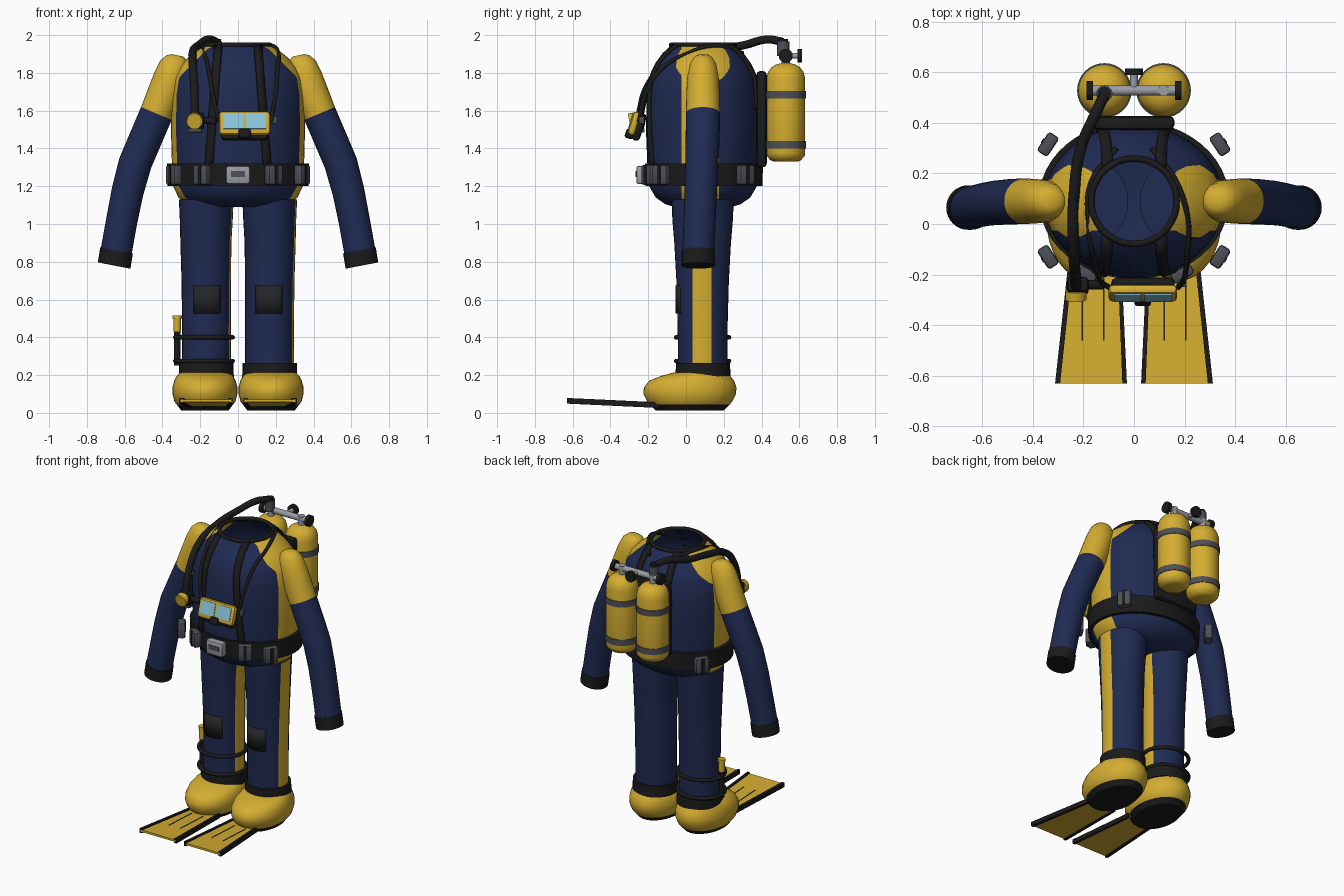
import bpy, bmesh, math
from mathutils import Matrix, Vector

if "Cube" in bpy.data.objects:
    bpy.data.objects.remove(bpy.data.objects["Cube"])

def material(name, r, g, b):
    m = bpy.data.materials.new(name)
    m.use_nodes = True
    m.diffuse_color = (r, g, b, 1)
    m.node_tree.nodes["Principled BSDF"].inputs["Base Color"].default_value = (r, g, b, 1)
    return m

YELLOW = material("yellow", .66, .42, .03)
NAVY = material("navy", .014, .024, .085)
BLACK = material("black", .011, .011, .011)
PAD = material("pad_black", .018, .018, .02)
GREY = material("dark_grey", .075, .08, .095)
STEEL = material("steel", .33, .34, .37)
GLASS = material("lens_blue", .25, .55, .70)

def finish(name, bm, mats, rule=None, cuts=()):
    for co, no in cuts:
        geom = bm.verts[:] + bm.edges[:] + bm.faces[:]
        bmesh.ops.bisect_plane(bm, geom=geom, dist=1e-5, plane_co=co, plane_no=no)
    bmesh.ops.recalc_face_normals(bm, faces=bm.faces)
    if rule:
        for f in bm.faces:
            f.material_index = rule(f.calc_center_median())
    me = bpy.data.meshes.new(name)
    bm.to_mesh(me)
    bm.free()
    for m in mats:
        me.materials.append(m)
    ob = bpy.data.objects.new(name, me)
    bpy.context.collection.objects.link(ob)
    bpy.ops.object.select_all(action='DESELECT')
    ob.select_set(True)
    bpy.context.view_layer.objects.active = ob
    bpy.ops.object.shade_smooth_by_angle(angle=math.radians(38))
    return ob

def loft(name, rings, mats, rule=None, cuts=(), n=32, caps=(True, True)):
    """Skin elliptical rings given as (x, y, z, rx, ry, tilt)."""
    bm = bmesh.new()
    loops = []
    for x, y, z, rx, ry, t in rings:
        loop = []
        for i in range(n):
            a = math.tau * i / n
            u = rx * math.cos(a)
            loop.append(bm.verts.new((x + u * math.cos(t), y + ry * math.sin(a), z + u * math.sin(t))))
        loops.append(loop)
    for lo, hi in zip(loops, loops[1:]):
        for i in range(n):
            j = (i + 1) % n
            bm.faces.new((lo[i], lo[j], hi[j], hi[i]))
    for use, loop in zip(caps, (loops[0], loops[-1])):
        if use:
            bm.faces.new(loop)
    return finish(name, bm, mats, rule, cuts)

def at(x, y, z, rx=0, rz=0):
    return Matrix.Translation((x, y, z)) @ Matrix.Rotation(rz, 4, 'Z') @ Matrix.Rotation(rx, 4, 'X')

def box(name, mat, size, matrix, bevel=.01):
    bm = bmesh.new()
    bmesh.ops.create_cube(bm, size=1, matrix=matrix @ Matrix.Diagonal((*size, 1)))
    if bevel:
        bmesh.ops.bevel(bm, geom=bm.edges[:], offset=bevel, segments=2, affect='EDGES', profile=.5)
    return finish(name, bm, [mat])

def rod(name, mat, p, q, r, n=20):
    p, q = Vector(p), Vector(q)
    d = q - p
    bm = bmesh.new()
    m = Matrix.Translation((p + q) / 2) @ d.to_track_quat('Z', 'Y').to_matrix().to_4x4()
    bmesh.ops.create_cone(bm, cap_ends=True, segments=n, radius1=r, radius2=r, depth=d.length, matrix=m)
    return finish(name, bm, [mat])

def tube(name, mat, pts, r, cyclic=False):
    cu = bpy.data.curves.new(name, 'CURVE')
    cu.dimensions = '3D'
    cu.bevel_depth, cu.bevel_resolution, cu.resolution_u = r, 3, 8
    cu.use_fill_caps = True
    sp = cu.splines.new('BEZIER')
    sp.bezier_points.add(len(pts) - 1)
    for bp, co in zip(sp.bezier_points, pts):
        bp.co = co
        bp.handle_left_type = bp.handle_right_type = 'AUTO'
    sp.use_cyclic_u = cyclic
    cu.materials.append(mat)
    ob = bpy.data.objects.new(name, cu)
    bpy.context.collection.objects.link(ob)

def circle(x, y, z, rx, ry):
    return [(x + rx * math.cos(k * math.tau / 12), y + ry * math.sin(k * math.tau / 12), z) for k in range(12)]

# Suit torso: (height, half width, half depth), open at the neck
CY = .09
PROFILE = [(1.09, .20, .15), (1.105, .27, .20), (1.14, .315, .25), (1.2, .343, .285), (1.32, .35, .295),
           (1.5, .355, .302), (1.68, .353, .298), (1.77, .342, .285), (1.83, .312, .26),
           (1.88, .265, .228), (1.92, .215, .195), (1.945, .17, .17)]

def torso_radii(z):
    for (a, ax, ay), (b, bx, by) in zip(PROFILE, PROFILE[1:]):
        if z <= b:
            t = (z - a) / (b - a)
            return ax + t * (bx - ax), ay + t * (by - ay)
    return PROFILE[-1][1:]

def torso_colour(c):
    side = abs(c.y - .075) < .1 and (abs(c.x) > .1)
    return 0 if side or abs(c.x) + c.z > 2.09 else 1

loft("suit_torso", [(0, CY, z, rx, ry, 0) for z, rx, ry in PROFILE], [YELLOW, NAVY], torso_colour,
     [((0, -.025, 0), (0, 1, 0)), ((0, .175, 0), (0, 1, 0)), ((0, 0, 2.09), (1, 0, 1)), ((0, 0, 2.09), (-1, 0, 1))],
     n=48, caps=(True, False))
tube("neck_ring", BLACK, circle(0, CY, 1.948, .168, .168), .013, True)

# Weight belt, buckle and weights
loft("belt", [(0, .095, z, rx, rx - .063, 0) for z, rx in ((1.2, .35), (1.2, .372), (1.32, .376), (1.32, .35))],
     [BLACK], n=48, caps=(False, False))
box("belt_buckle", STEEL, (.125, .05, .095), at(0, -.238, 1.26))
box("buckle_slot", GREY, (.075, .008, .03), at(0, -.264, 1.265), 0)
for s in (-1, 1):
    for x, y in ((.19, -.195), (.34, -.13), (.34, .315)):
        turn = math.atan2(y - CY, s * x) + math.pi / 2
        m = at(s * x, y, 1.26, rz=turn)
        box("belt_weight", GREY, (.09, .05, .105), m, .012)
        box("weight_groove", BLACK, (.02, .008, .105), m @ at(0, -.024, 0), 0)

# Harness straps lying on the torso
def strap(name, s, back, z0, z1):
    bm = bmesh.new()
    rows = []
    for i in range(15):
        z = z0 + (z1 - z0) * i / 14
        rx, ry = torso_radii(z)
        mid = s * (.155 - .05 * (z - 1.3) / .64)
        row = []
        for x in (mid - .02, mid, mid + .02):
            depth = ry * math.sqrt(max(0, 1 - (x / rx) ** 2)) + .008
            row.append(bm.verts.new((x, CY + back * depth, z + .004)))
        rows.append(row)
    for a, b in zip(rows, rows[1:]):
        for i in (0, 1):
            bm.faces.new((a[i], a[i + 1], b[i + 1], b[i]))
    ob = finish(name, bm, [BLACK])
    mod = ob.modifiers.new("thickness", 'SOLIDIFY')
    mod.thickness, mod.offset = .014, 0

for s in (-1, 1):
    strap("front_strap", s, -1, 1.3, 1.94)
    strap("back_strap", s, 1, 1.6, 1.94)

# Arms: yellow shoulder, navy sleeve, black cuff
ARM = [(.32, .09, 1.893, .03, .03, .2), (.325, .09, 1.88, .055, .05, .25), (.335, .09, 1.845, .078, .07, .3),
       (.355, .09, 1.78, .09, .083, .35), (.39, .09, 1.69, .09, .088, .38), (.432, .09, 1.585, .088, .09, .4),
       (.49, .088, 1.45, .088, .09, .38), (.545, .084, 1.32, .088, .088, .3), (.585, .078, 1.17, .085, .086, .24),
       (.615, .072, 1.02, .083, .085, .2), (.642, .066, .87, .083, .084, .19), (.655, .063, .785, .084, .084, .19)]
for s in (-1, 1):
    axis = Vector((s * .41, 0, -.91))
    elbow = Vector((s * .432, .09, 1.585))
    loft("arm", [(s * x, y, z, rx, ry, s * t) for x, y, z, rx, ry, t in ARM], [YELLOW, NAVY, BLACK],
         lambda c: 0 if (c - elbow).dot(axis) < 0 else 1)
    loft("wrist_cuff", [(s * x, .065, z, .088, .088, s * .19) for x, z in ((.643, .86), (.656, .78))], [BLACK])

# Legs, both striped on the same side
LEG = [(1.13, .168, .145, .165), (1.02, .168, .14, .16), (.9, .17, .135, .15), (.7, .168, .131, .139),
       (.45, .167, .129, .132), (.2, .167, .13, .13)]
for s in (-1, 1):
    loft("leg", [(s * x, .088, z, rx, ry, 0) for z, x, rx, ry in LEG], [NAVY, YELLOW],
         lambda c: int(abs(c.y - .085) < .05 and c.x > s * .168 + .08),
         [((0, .035, 0), (0, 1, 0)), ((0, .135, 0), (0, 1, 0))])
    loft("ankle_cuff", [(s * .168, .09, z, r, r, 0) for z, r in ((.19, .146), (.265, .143))], [BLACK])
    # Knee pad curved around the shin
    bm = bmesh.new()
    arcs = [[bm.verts.new((s * .165 + .138 * math.sin(a), .088 - .143 * math.cos(a), z))
             for a in [math.radians(-31 + 62 * k / 8) for k in range(9)]] for z in (.525, .675)]
    for k in range(8):
        bm.faces.new((arcs[0][k], arcs[0][k + 1], arcs[1][k + 1], arcs[1][k]))
    pad = finish("knee_pad", bm, [PAD])
    pad.modifiers.new("thickness", 'SOLIDIFY').thickness = .018

# Boots and fins
BOOT = [(.012, .02, .125, .18), (.045, .02, .15, .212), (.06, .02, .162, .225), (.1, .02, .172, .245), (.135, .022, .172, .245),
        (.17, .03, .163, .225), (.195, .05, .15, .185), (.215, .08, .13, .14)]
for s in (-1, 1):
    loft("boot", [(s * .175, y, z, rx, ry, 0) for z, y, rx, ry in BOOT], [YELLOW, BLACK],
         lambda c: int(c.z < .048))

    def fin_plate(name, mat, inner, outer, z, h):
        """Tapered slab: inner and outer edges as (x at heel, x at tip)."""
        bm = bmesh.new()
        bmesh.ops.create_cube(bm, size=1)
        for v in bm.verts:
            tip = v.co.y < 0
            edge = outer if v.co.x > 0 else inner
            v.co = (s * edge[tip], -.63 if tip else -.12, z + (.024 if tip else 0) + h * v.co.z)
        finish(name, bm, [mat])

    fin_plate("fin_blade", YELLOW, (.06, .035), (.25, .305), .04, .014)
    fin_plate("fin_inner_rail", BLACK, (.052, .028), (.066, .046), .04, .03)
    fin_plate("fin_outer_rail", BLACK, (.238, .292), (.256, .312), .04, .03)
    for x in (.12, .205):
        box("fin_groove", PAD, (.006, .25, .004), at(s * x, -.335, .0573, rx=-.047), 0)

# Knife strapped to one shin
for z in (.275, .4):
    tube("knife_strap", BLACK, circle(-.18, .088, z, .152, .14), .012, True)
rod("knife_sheath", BLACK, (-.322, .07, .25), (-.322, .07, .43), .018)
rod("knife_handle", YELLOW, (-.322, .07, .43), (-.322, .07, .5), .019)
rod("knife_pommel", YELLOW, (-.322, .07, .5), (-.322, .07, .515), .025)

# Twin air tanks on a back plate
box("back_plate", BLACK, (.32, .055, .51), at(0, .4, 1.555), .02)
for s in (-1, 1):
    tx, ty = s * .117, .528
    shell = ((1.33, .06), (1.337, .08), (1.36, .1), (1.375, .103), (1.77, .103), (1.805, .094), (1.83, .075), (1.845, .05), (1.852, .02))
    loft("air_tank", [(tx, ty, z, r, r, 0) for z, r in shell], [YELLOW])
    for z in (1.42, 1.685):
        rod("tank_band", GREY, (tx, ty, z - .02), (tx, ty, z + .02), .108, 32)
    rod("tank_valve", STEEL, (tx, ty, 1.84), (tx, ty, 1.91), .022)
    rod("valve_knob", BLACK, (s * .162, ty, 1.89), (s * .187, ty, 1.89), .037)
rod("manifold_bar", STEEL, (-.165, ty, 1.89), (.165, ty, 1.89), .02)
rod("manifold_stem", STEEL, (0, ty, 1.89), (0, .595, 1.89), .015)
rod("manifold_knob", BLACK, (0, .59, 1.89), (0, .615, 1.89), .036)
rod("first_stage", GREY, (-.117, .515, 1.89), (-.117, .515, 1.965), .032)
rod("first_stage_cap", BLACK, (-.117, .515, 1.955), (-.117, .515, 1.98), .026)

# Breathing hose and mouthpiece regulator
tube("breathing_hose", BLACK, [(-.117, .51, 1.965), (-.155, .43, 1.977), (-.21, .3, 1.945), (-.238, .1, 1.915), (-.24, -.08, 1.86),
                               (-.232, -.2, 1.73), (-.228, -.25, 1.56)], .022)
box("regulator_body", BLACK, (.085, .06, .085), at(-.222, -.245, 1.545, rx=-.2), .015)
rod("regulator_cover", YELLOW, (-.23, -.265, 1.55), (-.23, -.3, 1.543), .042, 24)
box("regulator_exhaust", GREY, (.075, .04, .025), at(-.228, -.24, 1.497), .006)
rod("regulator_joint", BLACK, (-.19, -.24, 1.55), (-.12, -.24, 1.545), .018)

# Mask hanging on thin cords
M = at(.035, -.268, 1.525, rx=-.3)
box("mask_skirt", BLACK, (.25, .045, .145), M @ at(0, .022, -.008), .02)
box("mask_frame", YELLOW, (.272, .04, .13), M @ at(0, -.008, .005), .018)
for s in (-1, 1):
    box("mask_lens", GLASS, (.105, .008, .085), M @ at(s * .06, -.028, .012), 0)
box("mask_nose", BLACK, (.065, .045, .05), M @ at(0, -.015, -.055), .01)
tube("mask_cord_left", BLACK, [(.07, .3, 1.905), (.17, .16, 1.945), (.215, .0, 1.9), (.21, -.12, 1.83),
                               (.2, -.21, 1.7), (.175, -.25, 1.54)], .011)
tube("mask_cord_right", BLACK, [(-.07, .3, 1.905), (-.17, .16, 1.945), (-.18, .0, 1.915), (-.16, -.13, 1.84),
                                (-.135, -.22, 1.69), (-.1, -.25, 1.54)], .011)
box("cord_clip", GREY, (.035, .03, .04), at(.19, -.235, 1.55), .006)
